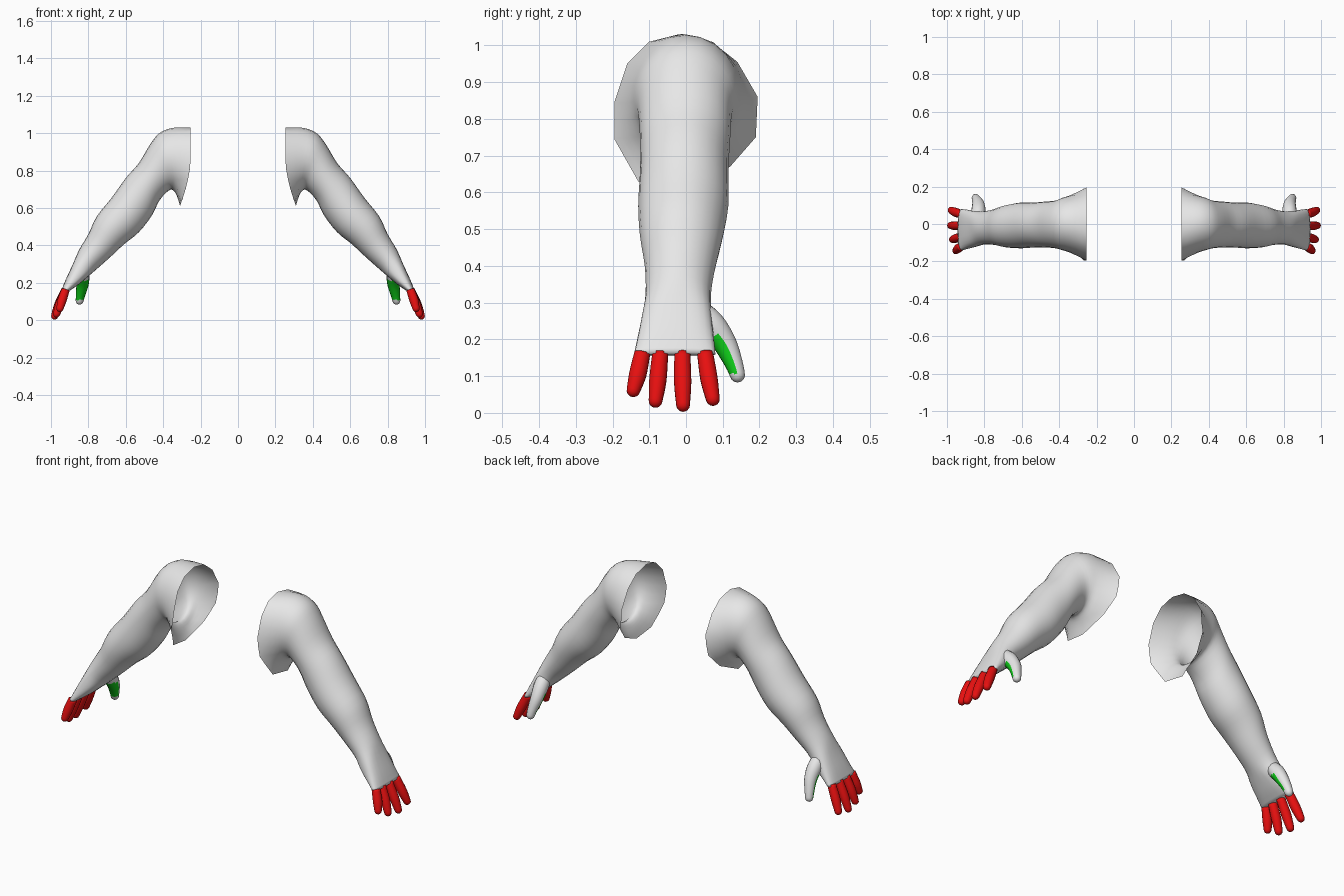
import bpy, bmesh, math
from mathutils import Vector

if "Cube" in bpy.data.objects:
    bpy.data.objects.remove(bpy.data.objects["Cube"])


def material(name, rgb):
    m = bpy.data.materials.new(name)
    m.diffuse_color = (*rgb, 1)
    m.use_nodes = True
    m.node_tree.nodes["Principled BSDF"].inputs["Base Color"].default_value = m.diffuse_color
    return m


GREY = material("skin_grey", (0.8, 0.8, 0.8))
RED = material("finger_red", (0.8, 0.005, 0.005))
GREEN = material("thumb_green", (0.005, 0.65, 0.01))


def spline(a, b, c, d, t):
    """Catmull-Rom blend between b and c."""
    return 0.5 * (2 * b + (c - a) * t + (2 * a - 5 * b + 4 * c - d) * t * t
                  + (3 * b - a - 3 * c + d) * t ** 3)


def refine(rings, steps):
    """Insert smooth in-between rings."""
    out = []
    last = len(rings) - 1
    for i in range(last):
        quad = (rings[max(i - 1, 0)], rings[i], rings[i + 1], rings[min(i + 2, last)])
        for s in range(steps):
            out.append([spline(*p, s / steps) for p in zip(*quad)])
    return out + [rings[-1]]


def loft(name, rings, mats, cap_start=False):
    """Skin the rings, cap the end and mirror to the other side."""
    bm = bmesh.new()
    loops = [[bm.verts.new(p) for p in ring] for ring in rings]
    n = len(loops[0])
    for a, b in zip(loops, loops[1:]):
        for k in range(n):
            j = (k + 1) % n
            bm.faces.new((a[k], a[j], b[j], b[k]))
    bm.faces.new(loops[-1])
    if cap_start:
        bm.faces.new(loops[0][::-1])
    bmesh.ops.recalc_face_normals(bm, faces=bm.faces)
    mesh = bpy.data.meshes.new(name)
    bm.to_mesh(mesh)
    bm.free()
    for m in mats:
        mesh.materials.append(m)
    ob = bpy.data.objects.new(name, mesh)
    bpy.context.collection.objects.link(ob)
    ob.modifiers.new("other_side", 'MIRROR').use_mirror_merge = False
    for p in mesh.polygons:
        p.use_smooth = True
    return ob


def tube(name, path, mats, sides=14):
    """Round digit along (x, y, z, radius) stations with a domed tip."""
    pts = [s[0] for s in refine([[Vector(p)] for p in path], 4)]
    axis = (pts[-1] - pts[-2]).xyz.normalized()
    end = pts[-1].copy()
    for a in (25, 50, 70, 84):
        a = math.radians(a)
        c = end.xyz + axis * end.w * math.sin(a)
        pts.append(Vector((*c, end.w * math.cos(a))))
    rings = []
    for i, p in enumerate(pts):
        d = (pts[min(i + 1, len(pts) - 1)].xyz - pts[max(i - 1, 0)].xyz).normalized()
        u = d.cross(Vector((0, 1, 0))).normalized()
        v = d.cross(u)
        rings.append([p.xyz + p.w * (u * math.cos(t) + v * math.sin(t))
                      for t in (2 * math.pi * k / sides for k in range(sides))])
    return loft(name, rings, mats, True)


# Angular shoulder opening as (y, z), starting at the top
opening = [(-.02, 1.03), (.07, 1.01), (.14, .955), (.195, .86), (.19, .75), (.12, .67),
           (-.01, .61), (-.13, .63), (-.195, .745), (-.195, .845), (-.16, .95), (-.10, 1.01)]
ring0 = []
for (y0, z0), (y1, z1) in zip(opening, opening[1:] + opening[:1]):
    for y, z in ((y0, z0), ((y0 + y1) / 2, (z0 + z1) / 2)):
        ring0.append(Vector((.254 + .056 * max(0, (.85 - z) / .24) ** 1.6, y, z)))

# Arm sections: upper (x, z), lower (x, z), front y, back y
sections = [
    (.35, 1.028, .325, .66, -.155, .155), (.42, 1.0, .345, .693, -.14, .14),
    (.47, .94, .37, .693, -.13, .125), (.53, .84, .42, .64, -.125, .12),
    (.60, .76, .46, .56, -.125, .115), (.675, .655, .53, .47, -.13, .115),
    (.755, .555, .61, .405, -.125, .10), (.80, .46, .685, .335, -.112, .08),
    (.85, .375, .755, .273, -.11, .068), (.885, .295, .805, .23, -.12, .07),
    (.92, .22, .855, .188, -.132, .076), (.943, .163, .903, .155, -.142, .08)]
rings = [ring0]
for i, (tx, tz, bx, bz, y0, y1) in enumerate(sections):
    power = 1 if i < 9 else 0.75          # hand is boxier than the arm
    ring = []
    for k in range(24):
        c, s = math.cos(k * math.pi / 12), math.sin(k * math.pi / 12)
        c = math.copysign(abs(c) ** power, c)
        s = math.copysign(abs(s) ** power, s)
        ring.append(Vector(((tx + bx) / 2 + c * (tx - bx) / 2,
                            (y0 + y1) / 2 + s * (y1 - y0) / 2,
                            (tz + bz) / 2 + c * (tz - bz) / 2)))
    rings.append(ring)
loft("arm", refine(rings, 3), [GREY])

# Four fingers: base y, tip y, tip x, tip z
for i, (yb, yt, xt, zt) in enumerate([(-.119, -.143, .952, .062), (-.070, -.083, .970, .033),
                                      (-.010, -.008, .980, .022), (.052, .073, .977, .038)]):
    xm, ym, zm = .45 * .922 + .55 * xt, .5 * (yb + yt), .45 * .16 + .55 * zt
    tube("finger_%d" % (i + 1), [(.922, yb, .162, .022), (xm + .002, ym, zm, .024),
                                 (xt, yt, zt, .019)], [RED])

# Thumb with a coloured palm-facing patch
thumb = tube("thumb", [(.835, .025, .285, .032), (.832, .068, .242, .038), (.832, .105, .19, .033),
                       (.842, .130, .135, .025), (.847, .140, .104, .021)], [GREY, GREEN])
for p in thumb.data.polygons:
    if p.normal.y < -0.1 and .108 < p.center.z < .215:
        p.material_index = 1
